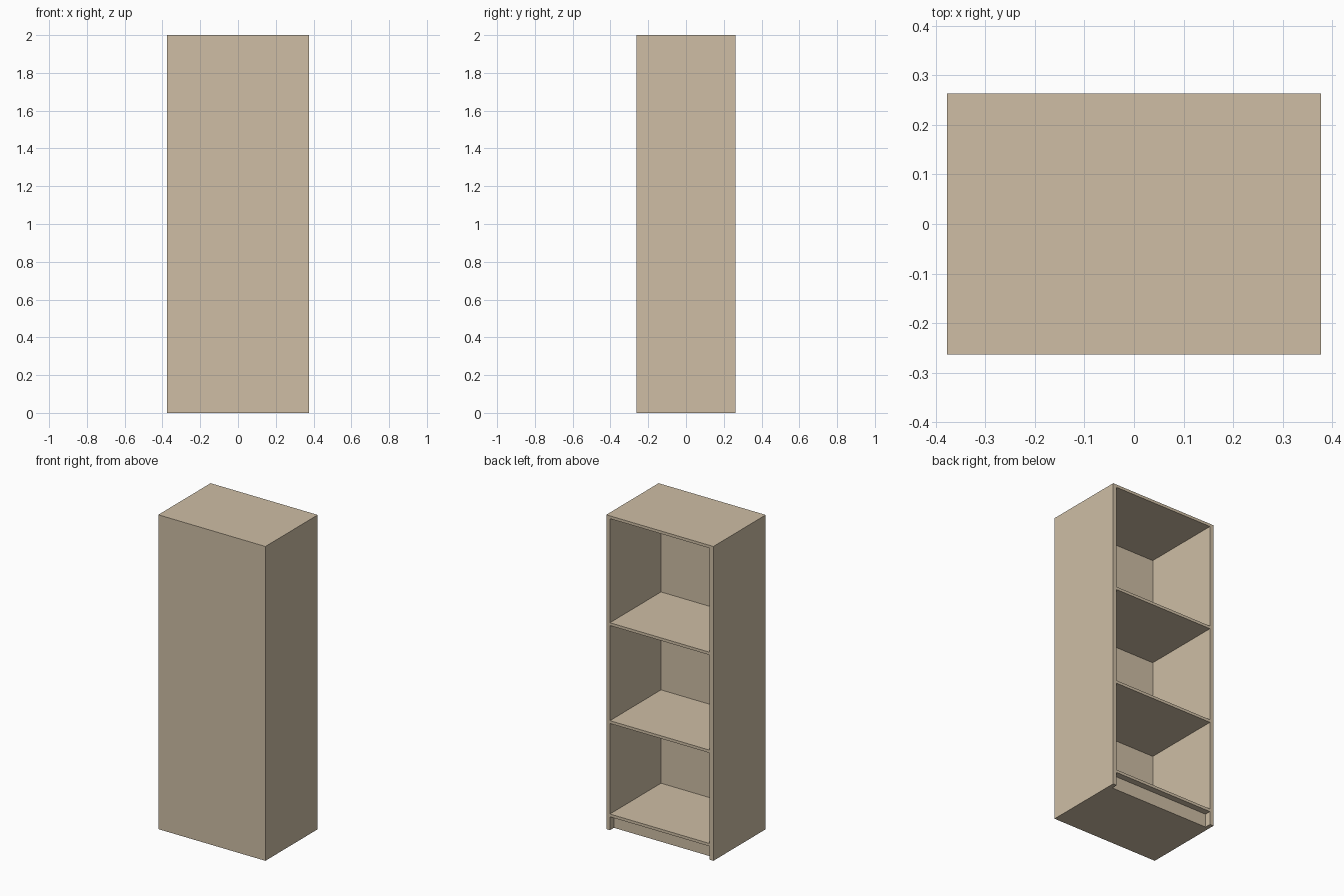
import bpy

if "Cube" in bpy.data.objects:
    bpy.data.objects.remove(bpy.data.objects["Cube"])

W, D, H = 0.754, 0.526, 2.0          # overall size
SIDE, BOARD, BACK = 0.026, 0.018, 0.013   # board thicknesses
PLINTH_H, TOE_INSET = 0.085, 0.04

wood = bpy.data.materials.new("light_wood")
wood.diffuse_color = (0.62, 0.515, 0.376, 1)
wood.use_nodes = True
wood.node_tree.nodes["Principled BSDF"].inputs["Base Color"].default_value = wood.diffuse_color


def box(name, x, y, z):
    """Box from (min, max) ranges."""
    bpy.ops.mesh.primitive_cube_add(
        size=1, location=[(a + b) / 2 for a, b in (x, y, z)])
    ob = bpy.context.object
    ob.name = name
    ob.scale = [b - a for a, b in (x, y, z)]
    bpy.ops.object.transform_apply(location=False, rotation=False, scale=True)
    ob.data.materials.append(wood)
    return ob


def cut(target, cutter):
    """Subtract a cutter, then discard it."""
    mod = target.modifiers.new("cut", 'BOOLEAN')
    mod.operation, mod.solver, mod.object = 'DIFFERENCE', 'EXACT', cutter
    bpy.context.view_layer.objects.active = target
    bpy.ops.object.modifier_apply(modifier=mod.name)
    bpy.data.objects.remove(cutter, do_unlink=True)


inner = (-W / 2 + SIDE, W / 2 - SIDE)

# Carcass: sides, top, closed panel and plinth in one body, open towards +y
carcass = box("carcass", (-W / 2, W / 2), (-D / 2, D / 2), (0, H))
cut(carcass, box("cavity_cutter", inner, (-D / 2 + BACK, D), (PLINTH_H, H - BOARD)))
# Recess in front of the plinth
cut(carcass, box("toe_cutter", inner, (D / 2 - TOE_INSET, D), (-0.1, PLINTH_H + 0.01)))

# Bottom deck and two shelves, flush with the open side
for name, z in (("bottom_deck", PLINTH_H), ("lower_shelf", 0.679), ("upper_shelf", 1.302)):
    box(name, inner, (-D / 2 + BACK, D / 2), (z, z + BOARD))
